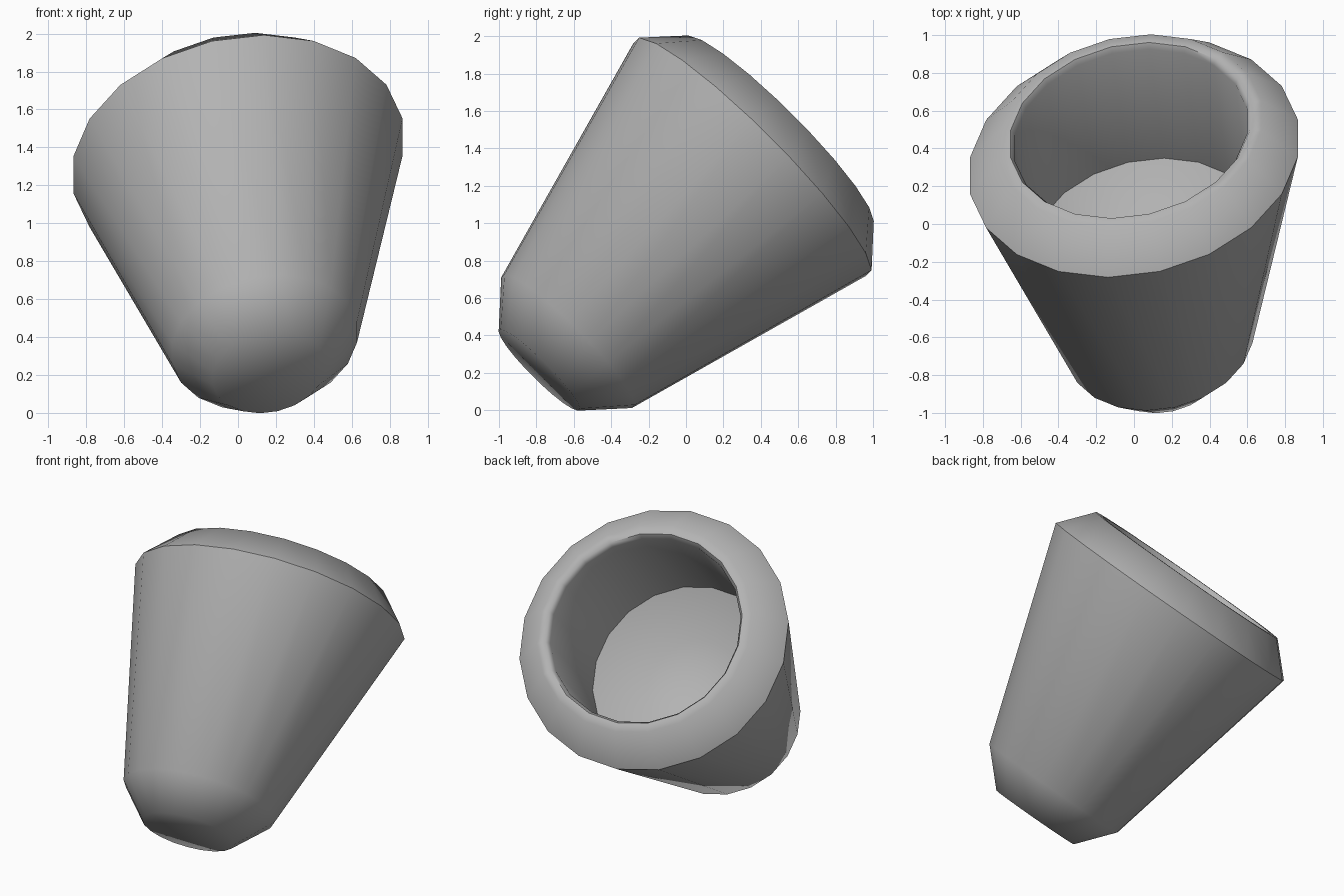
import bpy, bmesh, math
from mathutils import Vector

cube = bpy.data.objects.get("Cube")
if cube:
    bpy.data.objects.remove(cube, do_unlink=True)

SIDES = 20
# Leaning cup: centre of the widest ring, lean direction and ring plane
centre = Vector((0, 0.355, 1.355))
axis = Vector((-0.142, 1, 1)).normalized()
across = Vector((0.987, 0.113, 0.113))
upward = Vector((0, -0.707, 0.707))

# Profile as (distance along the axis, radius), outer bottom to inner floor
profile = [
    (-1.62, 0.0), (-1.62, 0.303),    # bottom cap
    (-1.40, 0.50), (0.0, 0.89),      # bottom chamfer and tapered wall
    (0.20, 0.71), (0.20, 0.65),      # shoulder and lip
    (0.17, 0.63), (-0.64, 0.62),     # lip edge and inner wall
    (-0.82, 0.32), (-0.86, 0.0),     # dished floor
]


def make_ring(bm, t, radius):
    middle = centre + axis * t
    if radius == 0:
        return [bm.verts.new(middle)]
    ring = []
    for i in range(SIDES):
        a = math.tau * (i + 0.5) / SIDES
        ring.append(bm.verts.new(middle + radius * (math.cos(a) * across + math.sin(a) * upward)))
    return ring


def bridge(bm, low, high):
    for i in range(SIDES):
        j = (i + 1) % SIDES
        corners = []
        for v in (low[i % len(low)], low[j % len(low)],
                  high[j % len(high)], high[i % len(high)]):
            if v not in corners:
                corners.append(v)
        bm.faces.new(corners)


bm = bmesh.new()
rings = [make_ring(bm, t, r) for t, r in profile]
for low, high in zip(rings, rings[1:]):
    bridge(bm, low, high)
bmesh.ops.recalc_face_normals(bm, faces=bm.faces)
mesh = bpy.data.meshes.new("cup_body")
bm.to_mesh(mesh)
bm.free()

cup = bpy.data.objects.new("cup_body", mesh)
bpy.context.collection.objects.link(cup)

# Plain grey finish
grey = bpy.data.materials.new("plain_grey")
grey.use_nodes = True
colour = (0.45, 0.45, 0.45, 1)
grey.diffuse_color = colour
grey.node_tree.nodes["Principled BSDF"].inputs["Base Color"].default_value = colour
mesh.materials.append(grey)

# Soft outside, with a crease around the floor
bpy.ops.object.select_all(action="DESELECT")
cup.select_set(True)
bpy.context.view_layer.objects.active = cup
bpy.ops.object.shade_smooth_by_angle(angle=math.radians(55))
